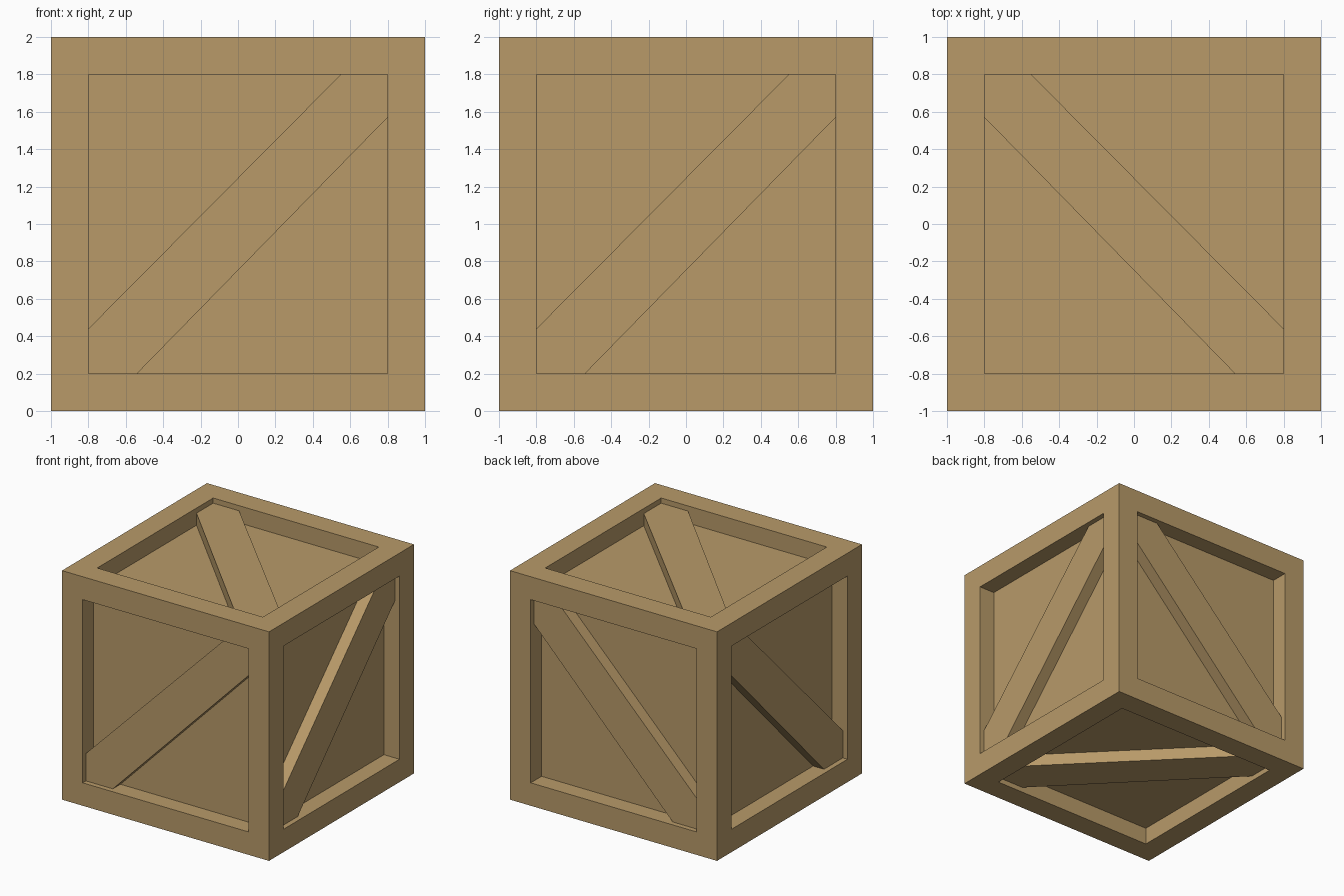
import bpy, bmesh
from mathutils import Vector

if "Cube" in bpy.data.objects:
    bpy.data.objects.remove(bpy.data.objects["Cube"])

wood = bpy.data.materials.new("crate wood")
wood.diffuse_color = (0.479, 0.323, 0.141, 1)
wood.use_nodes = True
wood.node_tree.nodes["Principled BSDF"].inputs["Base Color"].default_value = wood.diffuse_color

HALF, RIM, RECESS = 1.0, 0.2, 0.15
BRACE_OUT = 0.955            # outer face of the braces, from the centre
CENTRE = Vector((0, 0, HALF))


def finish(bm, name):
    bmesh.ops.recalc_face_normals(bm, faces=bm.faces[:])
    mesh = bpy.data.meshes.new(name)
    bm.to_mesh(mesh)
    bm.free()
    mesh.materials.append(wood)
    obj = bpy.data.objects.new(name, mesh)
    obj.location = CENTRE
    bpy.context.collection.objects.link(obj)


# Crate body: cube with a raised rim round six sunken panels
bm = bmesh.new()
bmesh.ops.create_cube(bm, size=2 * HALF)
panels = bm.faces[:]
bmesh.ops.inset_individual(bm, faces=panels, thickness=RIM, use_even_offset=True)
for face in bmesh.ops.extrude_discrete_faces(bm, faces=panels)["faces"]:
    face.normal_update()
    bmesh.ops.translate(bm, verts=face.verts[:], vec=-face.normal * RECESS)
finish(bm, "crate_body")

# Diagonal brace outline, cut to fit the corners of the opening
W = HALF - RIM
OUTLINE = [(-W, -W), (-0.54, -W), (W, 0.57), (W, W), (0.55, W), (-W, -0.56)]


def brace(name, u, v, n):
    """Brace on the side facing n, with the diagonal running along u + v."""
    u, v, n = Vector(u), Vector(v), Vector(n)
    bm = bmesh.new()
    base = bm.faces.new([bm.verts.new(u * a + v * b + n * (HALF - RECESS))
                         for a, b in OUTLINE])
    top = bmesh.ops.extrude_face_region(bm, geom=[base], use_keep_orig=True)["geom"]
    verts = [g for g in top if isinstance(g, bmesh.types.BMVert)]
    bmesh.ops.translate(bm, verts=verts, vec=n * (BRACE_OUT - HALF + RECESS))
    finish(bm, name)


X, Y, Z = (1, 0, 0), (0, 1, 0), (0, 0, 1)
for side, sign in (("front", -1), ("back", 1)):
    brace(side + "_brace", X, Z, (0, sign, 0))
for side, sign in (("left", -1), ("right", 1)):
    brace(side + "_brace", Y, Z, (sign, 0, 0))
for side, sign in (("bottom", -1), ("top", 1)):
    brace(side + "_brace", (-1, 0, 0), Y, (0, 0, sign))
